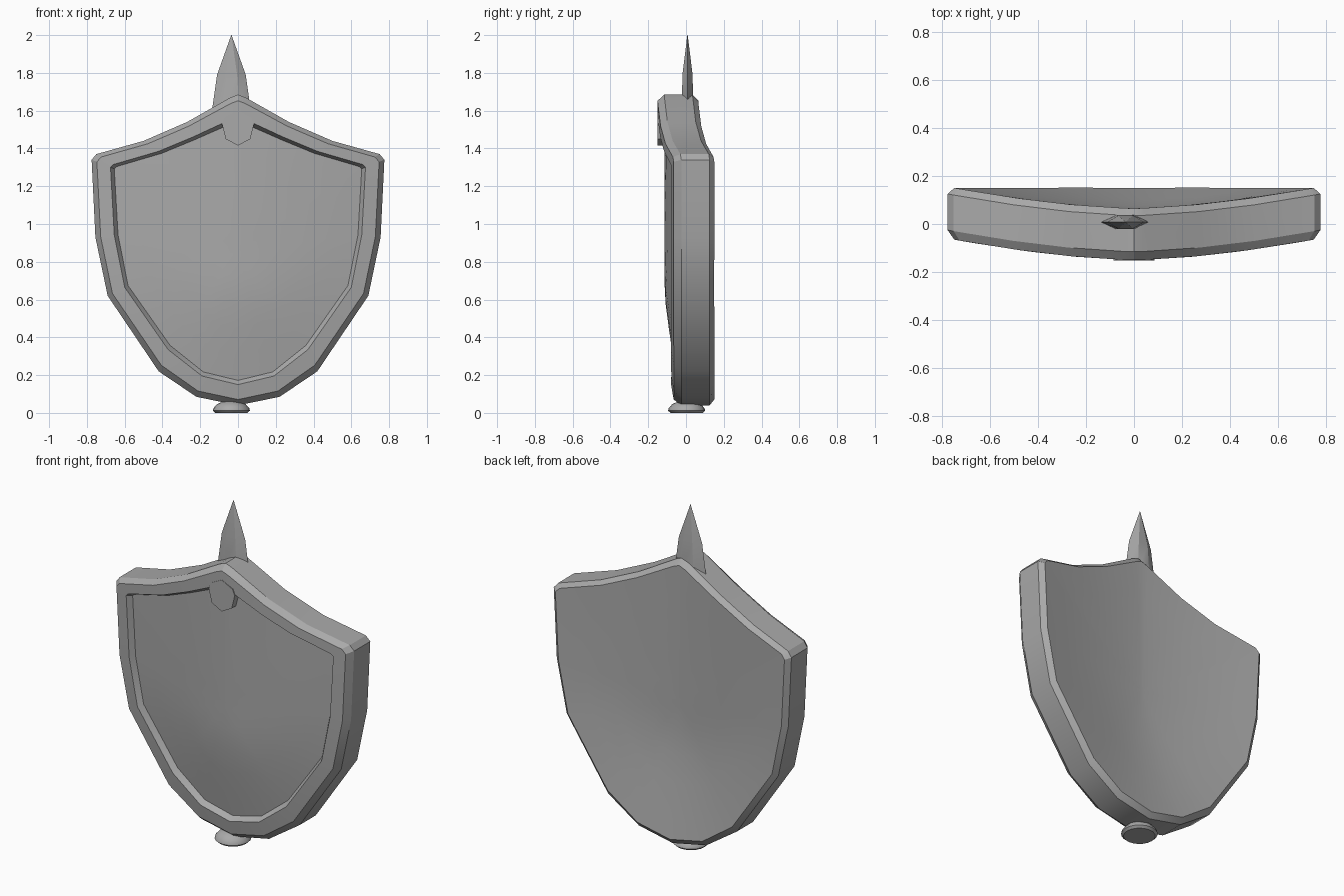
import bpy, bmesh, math
from mathutils import Vector

cube = bpy.data.objects.get("Cube")
if cube:
    bpy.data.objects.remove(cube)

steel = bpy.data.materials.new("grey steel")
steel.use_nodes = True
GREY = (0.4, 0.4, 0.4, 1)
steel.diffuse_color = GREY
steel.node_tree.nodes["Principled BSDF"].inputs["Base Color"].default_value = GREY


def finish(name, bm, angle=28):
    bmesh.ops.recalc_face_normals(bm, faces=bm.faces)
    mesh = bpy.data.meshes.new(name)
    bm.to_mesh(mesh)
    bm.free()
    mesh.materials.append(steel)
    ob = bpy.data.objects.new(name, mesh)
    bpy.context.collection.objects.link(ob)
    bpy.ops.object.select_all(action="DESELECT")
    ob.select_set(True)
    bpy.context.view_layer.objects.active = ob
    bpy.ops.object.shade_smooth_by_angle(angle=math.radians(angle))
    return ob


def loft(name, rings, angle=28):
    """Skin a list of closed rings and cap both ends."""
    bm = bmesh.new()
    loops = [[bm.verts.new(p) for p in ring] for ring in rings]
    for a, b in zip(loops, loops[1:]):
        for i in range(len(a)):
            j = (i + 1) % len(a)
            bm.faces.new((a[i], a[j], b[j], b[i]))
    bm.faces.new(loops[0])
    bm.faces.new(loops[-1])
    return finish(name, bm, angle)


def mirror(half):
    return [Vector(p) for p in half] + [Vector((-x, z)) for x, z in half[-2:0:-1]]


# Shield outlines, from the top point down one side to the bottom point
outer_half = [(0, 1.685), (.04, 1.67), (.27, 1.54), (.5, 1.44), (.75, 1.37), (.775, 1.34),
              (.755, .93), (.69, .62), (.42, .22), (.22, .085), (0, .04)]
inner_half = [(0, 1.57), (.035, 1.555), (.24, 1.46), (.42, 1.385), (.66, 1.315), (.675, 1.3),
              (.655, .94), (.6, .665), (.37, .335), (.19, .195), (0, .15)]
outer, inner = mirror(outer_half), mirror(inner_half)
BOW = 0.09


def half_width(z):
    side = outer_half[5:]
    if z >= side[0][1]:
        return side[0][0]
    for (x0, z0), (x1, z1) in zip(side, side[1:]):
        if z >= z1:
            return x1 + (x0 - x1) * (z - z1) / (z0 - z1)
    return 0.01


def bow(x, z):
    """How far the domed shield sweeps back at a point."""
    mid = BOW * max(0, (0.65 - z) / 0.61) ** 1.2
    u = min(1, abs(x) / max(half_width(z), 0.01))
    return mid + (BOW - mid) * u ** 1.6


def ring(inset, depth, scale=1):
    centre = Vector((0, 0.85))
    pts = [centre + (o.lerp(i, inset) - centre) * scale for o, i in zip(outer, inner)]
    return [(p.x, depth + bow(p.x, p.y), p.y) for p in pts]


# Shield: domed back, bevelled rim, sunken front panel
scales = (.03, .2, .4, .6, .8)
back = [ring(.28, .065, s) for s in scales]
rim = [ring(.28, .065), ring(0, .035), ring(0, -.115), ring(.28, -.15),
       ring(1, -.15), ring(1.2, -.115)]
panel = [ring(1.2, -.115, s) for s in reversed(scales)]
loft("shield", back + rim + panel)

# Pointed tab hanging from the rim at the top
tab = mirror([(0, 1.6), (.07, 1.565), (.085, 1.53), (.065, 1.45), (0, 1.415)])
loft("rim_tab", [[(p.x, y, p.y) for p in tab] for y in (-.1, -.152)])

# Blade of the sword held behind the rim
SWORD_X = -0.035


def blade_ring(z, w, t):
    shape = [(-w, 0), (-w * .4, -t), (w * .4, -t), (w, 0), (w * .4, t), (w * .4 * -1, t)]
    return [(SWORD_X + x, .008 + y, z) for x, y in shape]


loft("sword_blade", [blade_ring(1.5, .108, .03), blade_ring(1.6, .103, .03),
                     blade_ring(1.79, .076, .027), blade_ring(2, .001, .001)])

# Pommel of the sword under the bottom point
profile = [(.085, 0), (.098, .012), (.095, .025), (.075, .047), (.04, .062), (.01, .066)]
turns = [2 * math.pi * k / 20 for k in range(20)]
loft("sword_pommel", [[(SWORD_X + r * math.cos(a), .003 + r * math.sin(a), z) for a in turns]
                      for r, z in profile], 40)
